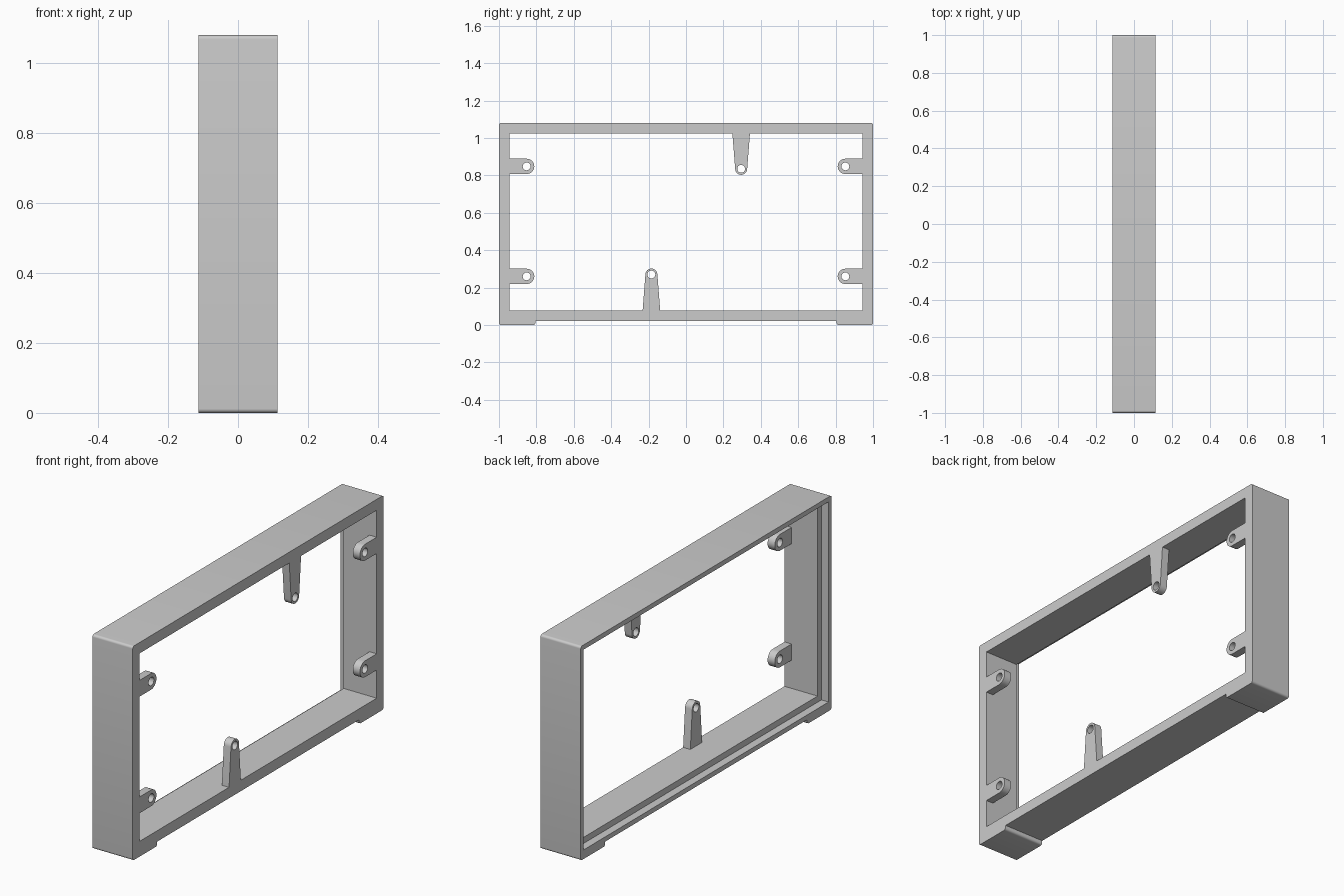
import bpy, bmesh
from math import sin, cos, pi, atan2
from mathutils import Vector, Matrix

cube = bpy.data.objects.get("Cube")
if cube:
    bpy.data.objects.remove(cube, do_unlink=True)

# Single plain material
grey = bpy.data.materials.new("plain grey")
grey.use_nodes = True
COLOUR = (0.6, 0.6, 0.6, 1)
grey.diffuse_color = COLOUR
grey.node_tree.nodes["Principled BSDF"].inputs["Base Color"].default_value = COLOUR

HALF = 0.1125       # half depth of the frame
WALL = 0.055        # wall thickness
LIP = 0.024         # thin rim around the rebate
REBATE = 0.04       # rebate depth
BOTTOM, TOP = 0.022, 1.08


def rounded(corners, steps=6):
    """Round the right-angled corners of (y, z, radius) points."""
    out = []
    for i, (y, z, r) in enumerate(corners):
        p = Vector((y, z))
        a = (Vector(corners[i - 1][:2]) - p).normalized()
        b = (Vector(corners[(i + 1) % len(corners)][:2]) - p).normalized()
        if r == 0:
            out.append(p)
            continue
        for k in range(steps + 1):
            t = k / steps * pi / 2
            out.append(p + (a + b) * r - (a * sin(t) + b * cos(t)) * r)
    return out


def rectangle(y, z0, z1):
    return [Vector(p) for p in ((-y, z0), (y, z0), (y, z1), (-y, z1))]


def prism(name, loops, x0, x1):
    """Extrude y-z outlines (later loops are holes) from x0 to x1."""
    curve = bpy.data.curves.new(name, 'CURVE')
    curve.dimensions = '2D'
    curve.fill_mode = 'BOTH'
    curve.extrude = (x1 - x0) / 2
    for loop in loops:
        spline = curve.splines.new('POLY')
        spline.points.add(len(loop) - 1)
        for point, p in zip(spline.points, loop):
            point.co = (p.x, p.y, 0, 1)
        spline.use_cyclic_u = True
    temp = bpy.data.objects.new(name + " outline", curve)
    bpy.context.collection.objects.link(temp)
    graph = bpy.context.evaluated_depsgraph_get()
    mesh = bpy.data.meshes.new_from_object(temp.evaluated_get(graph))
    bpy.data.objects.remove(temp, do_unlink=True)
    bpy.data.curves.remove(curve)

    # Stand the outline up: its plane becomes y-z, its depth runs along x
    turn = Matrix(((0, 0, 1, (x0 + x1) / 2), (1, 0, 0, 0), (0, 1, 0, 0), (0, 0, 0, 1)))
    bm = bmesh.new()
    bm.from_mesh(mesh)
    bm.transform(turn)
    bmesh.ops.remove_doubles(bm, verts=bm.verts, dist=0.0001)
    bmesh.ops.recalc_face_normals(bm, faces=bm.faces)
    bm.to_mesh(mesh)
    bm.free()
    mesh.name = name
    mesh.materials.clear()
    mesh.materials.append(grey)
    obj = bpy.data.objects.new(name, mesh)
    bpy.context.collection.objects.link(obj)
    return obj


def activate(obj):
    bpy.ops.object.select_all(action='DESELECT')
    obj.select_set(True)
    bpy.context.view_layer.objects.active = obj


def smooth(obj):
    activate(obj)
    bpy.ops.object.shade_smooth_by_angle(angle=pi / 6)


def lug(name, base, direction, length, half_base, radius, hole=0.021, thick=0.04):
    """Round-ended screw lug growing from a wall point, flush with the +x face."""
    d = Vector(direction)
    side = Vector((-d.y, d.x))
    base = Vector(base)
    lean = atan2(half_base - radius, length)
    outline = [base + side * half_base]
    for k in range(17):
        t = lean + (pi - 2 * lean) * k / 16
        outline.append(base + d * (length + radius * sin(t)) + side * radius * cos(t))
    outline.append(base - side * half_base)
    centre = base + d * length
    ring = [centre + Vector((cos(k * pi / 12), sin(k * pi / 12))) * hole for k in range(24)]
    smooth(prism(name, [outline, ring], HALF - thick, HALF))


# Frame with two shallow feet
R = 0.012
outline = rounded([(-1, 0, R), (-0.805, 0, R), (-0.805, BOTTOM, 0), (0.805, BOTTOM, 0),
                   (0.805, 0, R), (1, 0, R), (1, TOP, R), (-1, TOP, R)])
opening = rectangle(1 - WALL, BOTTOM + WALL, TOP - WALL)
frame = prism("frame", [outline, opening], -HALF, HALF)

# Rebate around the opening on the -x side
cutter = prism("rebate cutter", [rectangle(1 - LIP, BOTTOM + LIP, TOP - LIP)],
               -HALF - 0.1, -HALF + REBATE)
cutter.hide_render = True
cut = frame.modifiers.new("rebate", 'BOOLEAN')
cut.operation = 'DIFFERENCE'
cut.solver = 'EXACT'
cut.object = cutter
activate(frame)
bpy.ops.object.modifier_apply(modifier=cut.name)
bpy.data.objects.remove(cutter, do_unlink=True)
smooth(frame)

# Four straight lugs on the end walls
for end, s in (("front", -1), ("back", 1)):
    for level, z in (("lower", 0.26), ("upper", 0.848)):
        lug(f"{level}_{end}_lug", (s * (1 - WALL), z), (-s, 0), 0.093, 0.041, 0.041)

# Two tapered lugs on the floor and the ceiling
lug("floor_lug", (-0.185, BOTTOM + WALL), (0, 1), 0.193, 0.047, 0.032)
lug("ceiling_lug", (0.295, TOP - WALL), (0, -1), 0.19, 0.047, 0.032)
